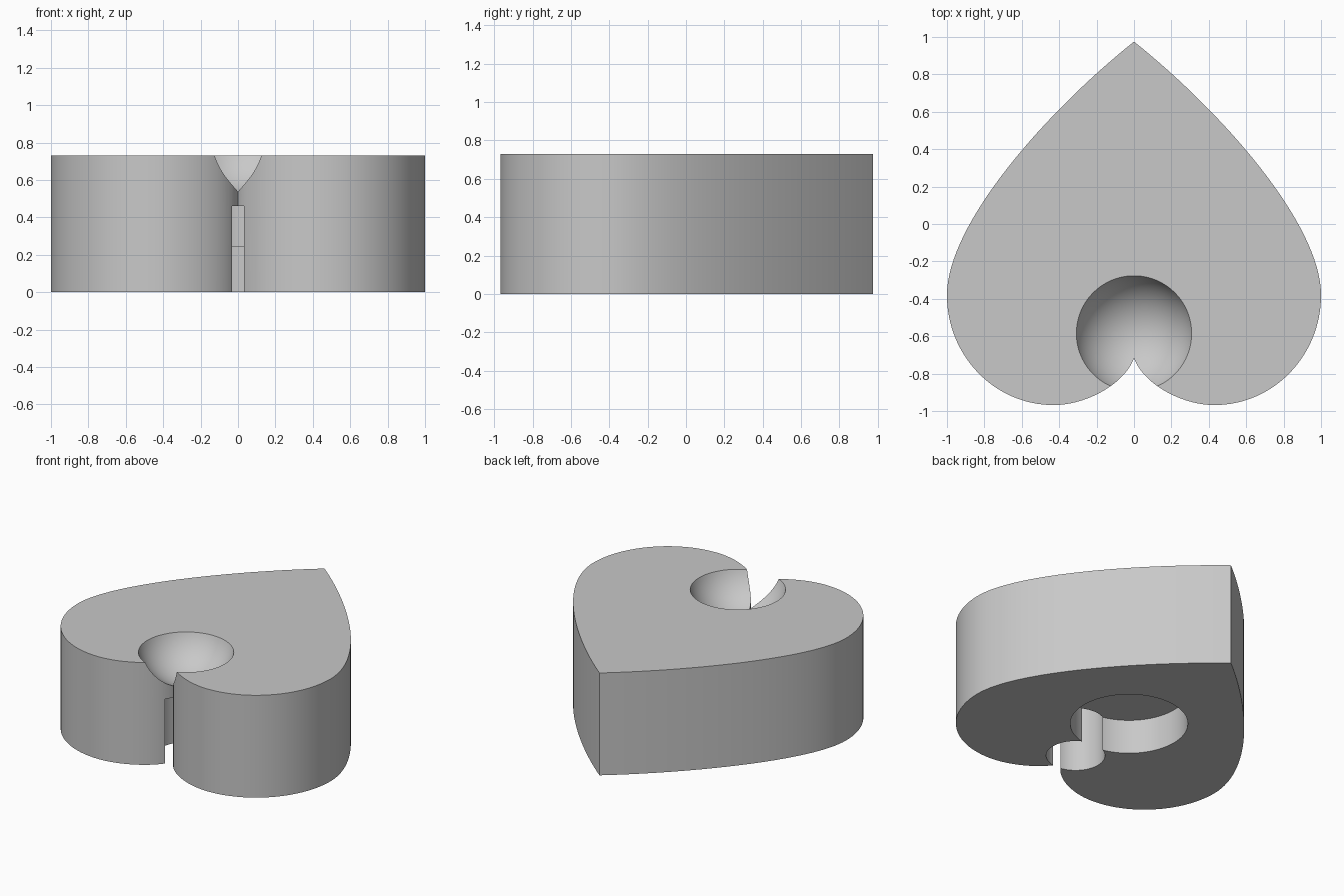
import bpy
import bmesh
from math import radians
from mathutils import Vector
from mathutils.geometry import interpolate_bezier

if "Cube" in bpy.data.objects:
    bpy.data.objects.remove(bpy.data.objects["Cube"])

HEIGHT = 0.73
BOWL_Y = -0.585

grey = bpy.data.materials.new("plain grey")
grey.use_nodes = True
grey.diffuse_color = (0.58, 0.58, 0.58, 1)
grey.node_tree.nodes["Principled BSDF"].inputs["Base Color"].default_value = (0.58, 0.58, 0.58, 1)

# Half of the heart outline: three Bezier arcs from the tip to the notch
arcs = [
    [(0, 0.975), (0.47, 0.60), (1, 0), (1, -0.38)],
    [(1, -0.38), (1, -0.705), (0.745, -0.968), (0.43, -0.968)],
    [(0.43, -0.968), (0.25, -0.968), (0.045, -0.85), (0, -0.715)],
]
half = []
for arc in arcs:
    a, b, c, d = [Vector(p) for p in arc]
    half += interpolate_bezier(a, b, c, d, 33)[:-1]
half.append(Vector(arcs[-1][-1]))
outline = half + [Vector((-p.x, p.y)) for p in reversed(half[1:-1])]

# Heart body: the outline extruded upwards
bm = bmesh.new()
base = bm.faces.new([bm.verts.new((p.x, p.y, 0)) for p in outline])
top = bmesh.ops.extrude_face_region(bm, geom=[base])["geom"]
bmesh.ops.translate(bm, vec=(0, 0, HEIGHT),
                    verts=[v for v in top if isinstance(v, bmesh.types.BMVert)])
bmesh.ops.recalc_face_normals(bm, faces=bm.faces)
mesh = bpy.data.meshes.new("heart_body")
bm.to_mesh(mesh)
bm.free()
mesh.materials.append(grey)
heart = bpy.data.objects.new("heart_body", mesh)
bpy.context.collection.objects.link(heart)


def cut(cutter):
    """Subtract the cutter from the heart, then discard it."""
    cutter.data.materials.append(grey)
    mod = heart.modifiers.new("cut", "BOOLEAN")
    mod.operation = "DIFFERENCE"
    mod.solver = "EXACT"
    mod.object = cutter
    bpy.context.view_layer.objects.active = heart
    bpy.ops.object.modifier_apply(modifier=mod.name)
    bpy.data.objects.remove(cutter)


def cut_pocket(y, radius, depth):
    """Round pocket cut upwards from the underside."""
    bpy.ops.mesh.primitive_cylinder_add(vertices=96, radius=radius, depth=depth + 0.2,
                                        location=(0, y, (depth - 0.2) / 2))
    cut(bpy.context.object)


# Shallow round bowl in the top, breaking out through the notch
bpy.ops.mesh.primitive_uv_sphere_add(segments=96, ring_count=48, radius=0.326,
                                     location=(0, BOWL_Y, HEIGHT + 0.106))
cut(bpy.context.object)

# Wide shallow pocket and narrow deep pocket in the underside
cut_pocket(-0.05, 0.38, 0.245)
cut_pocket(-0.588, 0.19, 0.46)

# Smooth curved walls, sharp rims
bpy.ops.object.select_all(action="DESELECT")
heart.select_set(True)
bpy.context.view_layer.objects.active = heart
bpy.ops.object.shade_smooth_by_angle(angle=radians(30))
